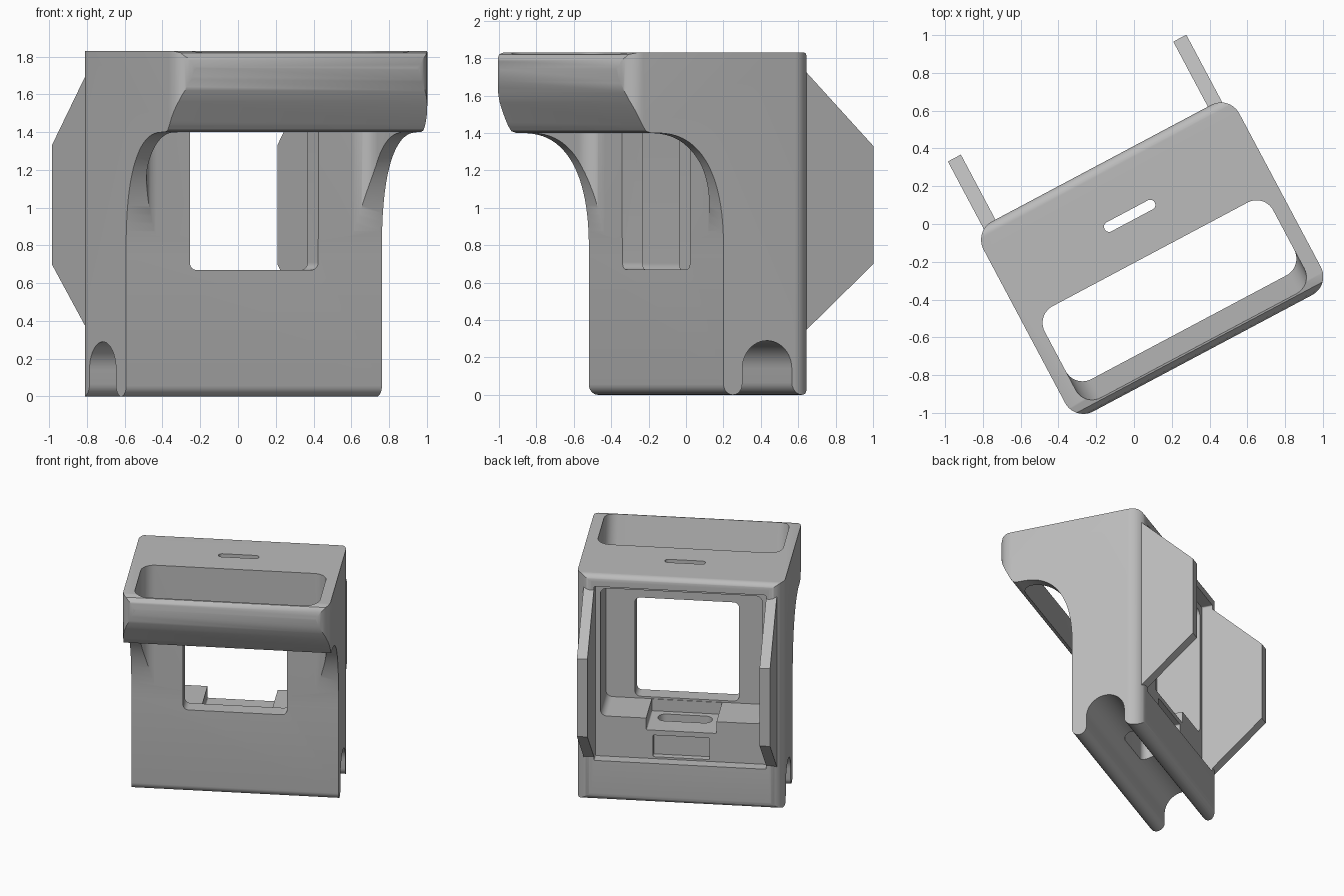
import bpy, bmesh, math

cube = bpy.data.objects.get("Cube")
if cube:
    bpy.data.objects.remove(cube, do_unlink=True)

TURN = math.radians(28)      # the whole stand is turned about z

grey = bpy.data.materials.new("mid grey")
grey.use_nodes = True
colour = (0.5, 0.5, 0.5, 1)
grey.diffuse_color = colour
grey.node_tree.nodes["Principled BSDF"].inputs["Base Color"].default_value = colour


def arc(cx, cy, r, start, end, n=12):
    angles = [math.radians(start + (end - start) * i / n) for i in range(n + 1)]
    return [(cx + r * math.cos(a), cy + r * math.sin(a)) for a in angles]


def rounded(x0, x1, y0, y1, r):
    return (arc(x1 - r, y1 - r, r, 0, 90) + arc(x0 + r, y1 - r, r, 90, 180)
            + arc(x0 + r, y0 + r, r, 180, 270) + arc(x1 - r, y0 + r, r, 270, 360))


def loft(name, ring_a, ring_b):
    """Closed solid between two matching rings of 3D points."""
    bm = bmesh.new()
    a = [bm.verts.new(p) for p in ring_a]
    b = [bm.verts.new(p) for p in ring_b]
    bm.faces.new(a)
    bm.faces.new(b)
    for i in range(len(a)):
        j = (i + 1) % len(a)
        bm.faces.new((a[i], a[j], b[j], b[i]))
    bmesh.ops.recalc_face_normals(bm, faces=bm.faces)
    mesh = bpy.data.meshes.new(name)
    bm.to_mesh(mesh)
    bm.free()
    mesh.materials.append(grey)
    obj = bpy.data.objects.new(name, mesh)
    bpy.context.collection.objects.link(obj)
    return obj


def along_x(name, pts, a, b):
    return loft(name, [(a, y, z) for y, z in pts], [(b, y, z) for y, z in pts])


def along_y(name, pts, a, b):
    return loft(name, [(x, a, z) for x, z in pts], [(x, b, z) for x, z in pts])


def along_z(name, pts, a, b):
    return loft(name, [(x, y, a) for x, y in pts], [(x, y, b) for x, y in pts])


def combine(target, tool, operation="DIFFERENCE"):
    mod = target.modifiers.new("cut", "BOOLEAN")
    mod.operation = operation
    mod.solver = "EXACT"
    mod.object = tool
    bpy.context.view_layer.objects.active = target
    bpy.ops.object.modifier_apply(modifier=mod.name)
    bpy.data.objects.remove(tool, do_unlink=True)


# Side profile: rounded feet, cable arch, back, top, sloping lip, sweeping underside
profile = arc(-0.124, 0.057, 0.057, 180, 360)
profile += arc(0.083, 0.14, 0.15, 180, 0, 24)
profile += arc(0.299, 0.066, 0.066, 180, 360)
profile += arc(0.315, 1.78, 0.05, 0, 90)
profile += [(-0.70, 1.83), (-0.74, 1.82), (-0.765, 1.79), (-0.775, 1.74), (-0.77, 1.68),
            (-0.755, 1.62), (-0.735, 1.57), (-0.67, 1.44), (-0.65, 1.41), (-0.62, 1.4)]
for i in range(25):
    t = math.radians(90 - 90 * i / 24)
    profile.append((-0.6 + 0.42 * max(math.cos(t), 0) ** 0.8 if i else -0.6,
                    0.75 + 0.65 * max(math.sin(t), 0) ** 0.8))
body = along_x("stand_body", profile, -0.9, 0.9)

# Rounded vertical corners
combine(body, along_z("corner_column", rounded(-0.767, 0.767, -0.775, 0.365, 0.11), -0.1, 2),
        "INTERSECT")

# Opening through the overhang, with a sloping front wall
combine(body, loft("overhang_opening",
                   [(x, y, 0.6) for x, y in rounded(-0.685, 0.685, -0.41, -0.182, 0.1)],
                   [(x, y, 1.9) for x, y in rounded(-0.685, 0.685, -0.75, -0.182, 0.1)]))

# Cavity open at the back, inner bay and front window
combine(body, along_y("back_opening", rounded(-0.637, 0.637, 0.33, 1.74, 0.01), 0.28, 0.6))
combine(body, along_y("inner_bay", rounded(-0.6, 0.6, 0.655, 1.69, 0.05), -0.06, 0.4))
combine(body, along_y("front_window", rounded(-0.385, 0.385, 0.67, 1.47, 0.04), -0.3, 0.1))

# Tray in the bay floor, back recess, floor slot and top slot
combine(body, along_y("tray", rounded(-0.26, 0.26, 0.56, 0.75, 0.01), -0.055, 0.4))
combine(body, along_y("back_recess", rounded(-0.21, 0.21, 0.345, 0.52, 0.01), 0.23, 0.4))
combine(body, along_z("floor_slot", rounded(-0.2, 0.2, -0.01, 0.11, 0.055), 0.2, 0.7))
combine(body, along_z("top_slot", rounded(-0.15, 0.15, 0.022, 0.076, 0.026), 1.6, 2))

# Side fins reaching out behind
fin = [(0.27, 0.335), (0.335, 0.335), (0.755, 0.70), (0.755, 1.33), (0.335, 1.738), (0.27, 1.738)]
parts = [body]
for name, side in (("left_fin", 1), ("right_fin", -1)):
    parts.append(along_x(name, fin, side * 0.637, side * 0.715))

for obj in parts:
    obj.rotation_euler.z = TURN
    bpy.ops.object.select_all(action="DESELECT")
    obj.select_set(True)
    bpy.context.view_layer.objects.active = obj
    bpy.ops.object.shade_smooth_by_angle(angle=math.radians(30))
